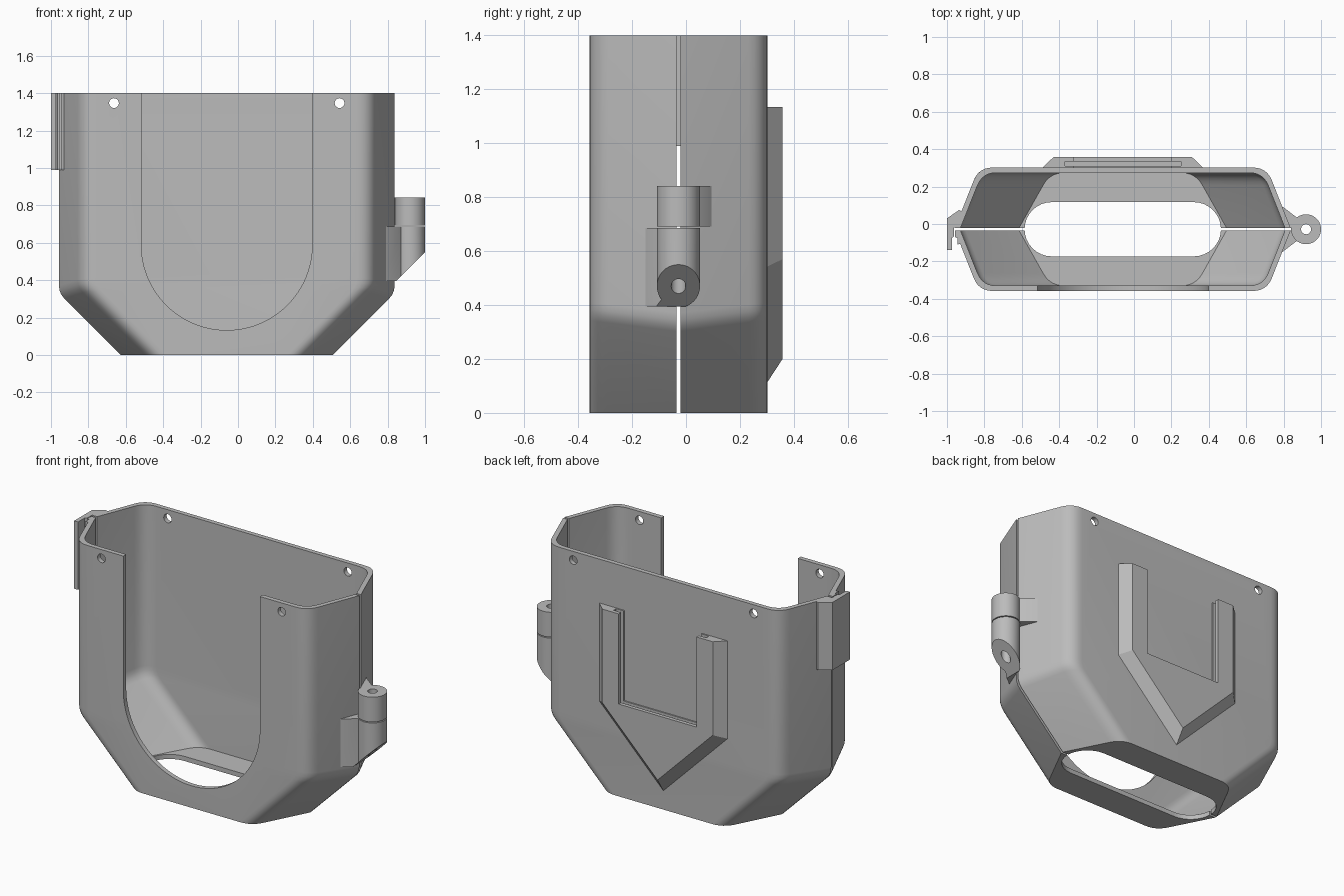
import bpy, bmesh, math
from mathutils import Vector

cube = bpy.data.objects.get("Cube")
if cube:
    bpy.data.objects.remove(cube, do_unlink=True)

grey = bpy.data.materials.new("plain_grey")
grey.use_nodes = True
COLOR = (0.5, 0.5, 0.5, 1)
grey.diffuse_color = COLOR
grey.node_tree.nodes["Principled BSDF"].inputs["Base Color"].default_value = COLOR

CX, CY, TOP = -0.06, -0.028, 1.4     # shell centre and height
DEPTH = 0.33                         # half depth of the shell


def loft(name, rings):
    """Closed solid through rings that have equal point counts."""
    bm = bmesh.new()
    vs = [[bm.verts.new(p) for p in r] for r in rings]
    n = len(vs[0])
    for a, b in zip(vs, vs[1:]):
        for i in range(n):
            j = (i + 1) % n
            bm.faces.new((a[i], a[j], b[j], b[i]))
    bm.faces.new(vs[0])
    bm.faces.new(vs[-1])
    bmesh.ops.recalc_face_normals(bm, faces=bm.faces)
    me = bpy.data.meshes.new(name)
    bm.to_mesh(me)
    bm.free()
    me.materials.append(grey)
    ob = bpy.data.objects.new(name, me)
    bpy.context.collection.objects.link(ob)
    return ob


def plan(name, pts, z0, z1):
    return loft(name, [[(x, y, z) for x, y in pts] for z in (z0, z1)])


def elevation(name, pts, y0, y1):
    return loft(name, [[(x, y, z) for x, z in pts] for y in (y0, y1)])


def arc(cx, cy, r, a0=0, a1=360, n=40):
    count = n if a1 - a0 == 360 else n + 1
    return [(cx + r * math.cos(math.radians(a0 + (a1 - a0) * i / n)),
             cy + r * math.sin(math.radians(a0 + (a1 - a0) * i / n))) for i in range(count)]


def box(name, x0, x1, y0, y1, z0, z1):
    return plan(name, [(x0, y0), (x1, y0), (x1, y1), (x0, y1)], z0, z1)


def combine(ob, op, *others):
    """Apply booleans to ob and discard the helper solids."""
    for other in others:
        mod = ob.modifiers.new("bool", 'BOOLEAN')
        mod.operation, mod.solver, mod.object = op, 'EXACT', other
        dg = bpy.context.evaluated_depsgraph_get()
        dg.update()
        me = bpy.data.meshes.new_from_object(ob.evaluated_get(dg))
        ob.modifiers.clear()
        ob.data = me
        bpy.data.objects.remove(other, do_unlink=True)
    return ob


def bend(a, b, c, n=6):
    """Quadratic fillet from a to c around corner b."""
    return [a.lerp(b, i / n).lerp(b.lerp(c, i / n), i / n) for i in range(n + 1)]


def hexagon(seam, corner, depth, r=0.075):
    """Hexagonal outline given as 3D corners; the four face corners are rounded."""
    (xs, zs), (xc, zc) = seam, corner
    c = [Vector(p) for p in ((xs, 0, zs), (xc, depth, zc), (-xc, depth, zc),
                             (-xs, 0, zs), (-xc, -depth, zc), (xc, -depth, zc))]
    out = []
    for i, p in enumerate(c):
        if i % 3 == 0:
            out.append(p)
        else:
            prev, nxt = c[i - 1], c[(i + 1) % 6]
            out += bend(p + (prev - p).normalized() * r, p, p + (nxt - p).normalized() * r)
    return [p + Vector((CX, CY, 0)) for p in out]


def body(name, inset, z_top):
    """Hexagonal prism whose ends taper inwards at 45 degrees to the base."""
    def column(half, foot):
        w, base = half, foot - inset * 0.414 - inset
        knee = Vector((w, w - base))
        up = knee + Vector((0, 0.04))
        down = knee - Vector((0.028, 0.028))
        return [Vector((w, z_top))] + bend(up, knee, down, 3) + [Vector((base + inset, inset))]
    seam, corner = column(0.90 - inset * 1.07, 0.57), column(0.77 - inset * 0.7, 0.40)
    return loft(name, [hexagon(s, c, DEPTH - inset) for s, c in zip(seam, corner)])


# Hollow shell with the stadium opening in its floor and screw holes
def make_half(name, y0, y1):
    ob = body(name, 0, TOP)
    stadium = arc(CX + 0.38, CY, 0.145, -90, 90, 16) + arc(CX - 0.38, CY, 0.145, 90, 270, 16)
    holes = [elevation("hole", arc(CX + s * 0.603, 1.347, 0.026, n=24), -0.6, 0.6) for s in (-1, 1)]
    combine(ob, 'DIFFERENCE', body("cavity", 0.028, 1.6),
            plan("floor_opening", stadium, -0.2, 0.3), *holes)
    return combine(ob, 'INTERSECT', box("half", -1.5, 1.5, y0, y1, -0.5, 2))


back = make_half("back_shell", CY + 0.007, 0.7)
front = make_half("front_shell", -0.7, CY - 0.007)

# Tall U-shaped opening in the front
u_shape = arc(CX, 0.59, 0.457, 180, 360, 48) + [(CX + 0.457, 1.6), (CX - 0.457, 1.6)]
combine(front, 'DIFFERENCE', elevation("u_opening", u_shape, -0.6, -0.2))


# Hinge: two knuckles, one joined to each half by a gusset
def knuckle(name, side, z0, z1):
    web = [(0.785, 0.128), (0.87, 0.063), (0.90, 0.008), (0.83, 0.008)]
    ob = plan(name, arc(0.92, CY, 0.08), z0, z1)
    combine(ob, 'UNION', plan("gusset", [(x, CY + side * y) for x, y in web], z0, z1))
    return combine(ob, 'DIFFERENCE', plan("pin_hole", arc(0.92, CY, 0.027, n=24), 0, 1.2))


upper = knuckle("upper_hinge_knuckle", 1, 0.692, 0.842)
lower = knuckle("lower_hinge_knuckle", -1, 0.395, 0.686)
combine(lower, 'DIFFERENCE', elevation(
    "slant", [(0.80, 0.35), (1.1, 0.65), (1.1, 0.35)], -0.3, 0.3))

# Snap clip on the opposite side
clip = plan("clip_arm", [(-1, 0.03), (-0.935, 0.075), (-0.905, 0.06), (-0.935, -0.02),
                         (-0.962, -0.02), (-0.962, -0.065), (-0.974, -0.075),
                         (-0.974, -0.138), (-1, -0.138)], 0.99, TOP)
catch = plan("clip_catch", [(-0.957, -0.037), (-0.935, -0.037), (-0.91, -0.1),
                            (-0.945, -0.11), (-0.945, -0.075), (-0.957, -0.07)], 0.99, TOP)


# Pointed bracket on the back with a grooved slot open at the top
def shield(half, tip, y):
    return [(CX + x, y, z) for x, z in ((0, tip), (half, tip + half),
                                        (half, 1.135), (-half, 1.135), (-half, tip + half))]


bracket = loft("back_bracket", [shield(0.435, 0.105, 0.296), shield(0.37, 0.20, 0.358)])
combine(bracket, 'DIFFERENCE',
        box("slot", CX - 0.26, CX + 0.26, 0.25, 0.5, 0.59, 1.4),
        box("groove", CX - 0.31, CX + 0.31, 0.31, 0.335, 0.56, 1.3))

# Smooth shading with crisp edges
bpy.ops.object.select_all(action='DESELECT')
for ob in (front, back, upper, lower, clip, catch, bracket):
    ob.select_set(True)
bpy.context.view_layer.objects.active = front
bpy.ops.object.shade_smooth_by_angle(angle=math.radians(30))
